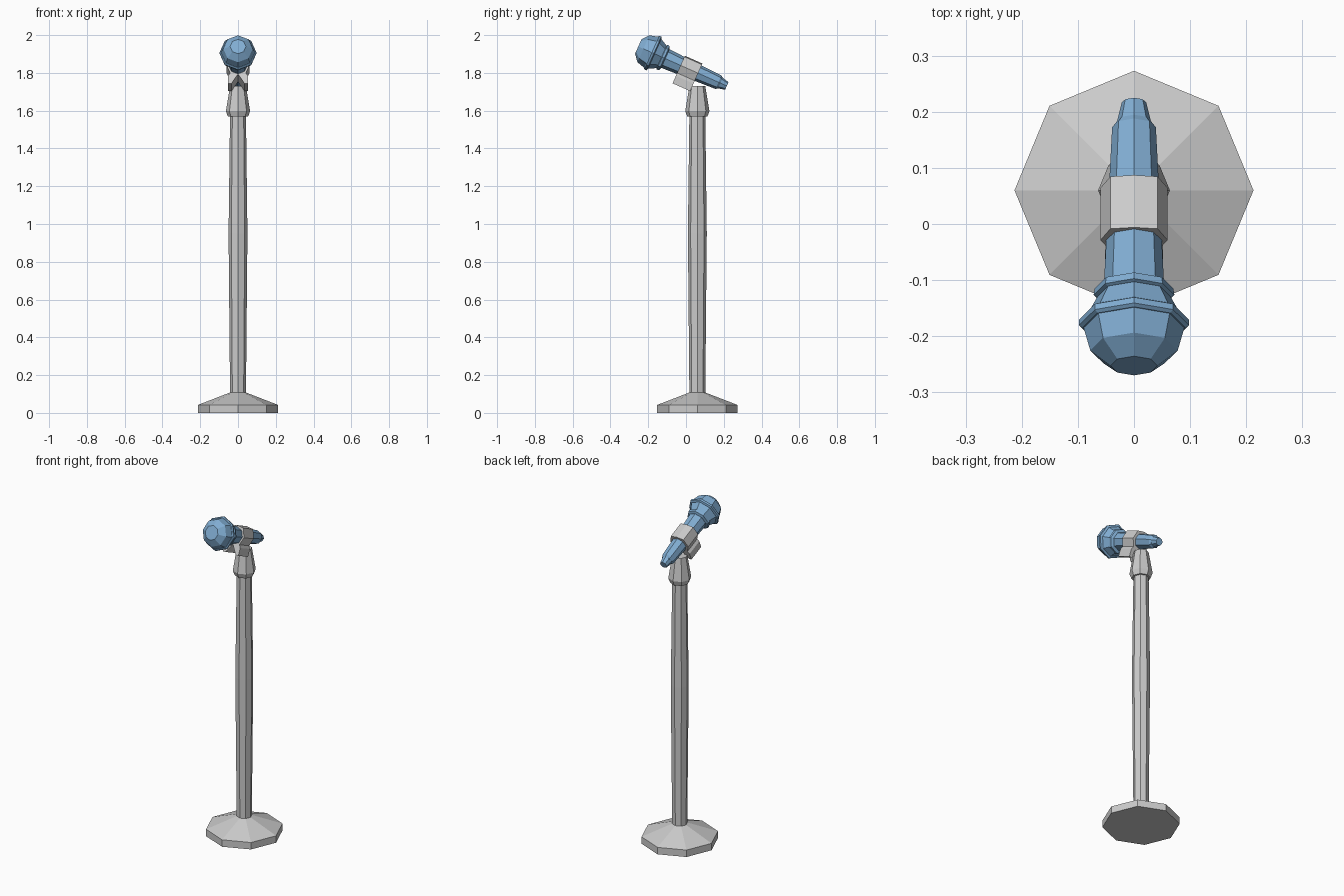
import bpy, bmesh, math
from mathutils import Matrix

if "Cube" in bpy.data.objects:
    bpy.data.objects.remove(bpy.data.objects["Cube"])

SIDES = 8
STAND = Matrix.Translation((0, 0.06, 0))
# microphone frame: local z runs from head to tail, local y points down
MIC = Matrix.Translation((0, -0.175, 1.905)) @ Matrix.Rotation(math.radians(-114), 4, 'X')


def finish(name, bm, matrix, mat=None):
    bmesh.ops.recalc_face_normals(bm, faces=bm.faces)
    me = bpy.data.meshes.new(name)
    bm.to_mesh(me)
    bm.free()
    ob = bpy.data.objects.new(name, me)
    bpy.context.collection.objects.link(ob)
    ob.matrix_world = matrix
    if mat:
        me.materials.append(mat)
    return ob


def lathe(name, profile, matrix, mat=None):
    """Closed eight-sided turning from (radius, height) pairs."""
    bm = bmesh.new()
    rings = []
    for r, z in profile:
        rings.append([bm.verts.new((r * math.cos(k * math.tau / SIDES),
                                    r * math.sin(k * math.tau / SIDES), z))
                      for k in range(SIDES)])
    for a, b in zip(rings, rings[1:]):
        for k in range(SIDES):
            j = (k + 1) % SIDES
            bm.faces.new((a[k], a[j], b[j], b[k]))
    bm.faces.new(rings[0])
    bm.faces.new(rings[-1])
    return finish(name, bm, matrix, mat)


blue = bpy.data.materials.new("blue")
blue.diffuse_color = (0.22, 0.42, 0.65, 1)
blue.use_nodes = True
blue.node_tree.nodes["Principled BSDF"].inputs["Base Color"].default_value = blue.diffuse_color

# Stand
lathe("base", [(0.213, 0), (0.213, 0.042), (0.042, 0.108)], STAND)
lathe("pole", [(0.042, 0.09), (0.05, 0.95), (0.042, 1.59)], STAND)
lathe("pole_collar", [(0.053, 1.568), (0.064, 1.597), (0.042, 1.73)], STAND)

# Microphone
lathe("mic_head", [(0.042, -0.085), (0.078, -0.055), (0.09, -0.01),
                   (0.086, 0.01), (0.063, 0.054)], MIC, blue)
lathe("head_band", [(0.092, -0.011), (0.098, -0.006), (0.098, 0.005),
                    (0.088, 0.01)], MIC, blue)
lathe("neck_ring", [(0.066, 0.05), (0.072, 0.053), (0.07, 0.066),
                    (0.056, 0.072)], MIC, blue)
lathe("mic_handle", [(0.054, 0.065), (0.039, 0.38), (0.031, 0.391)], MIC, blue)
lathe("mic_tail", [(0.031, 0.388), (0.022, 0.428)], MIC, blue)

# Clip: mirrored cross-section with spread feet, extruded along the handle
half = [(0.042, -0.05), (0.06, 0.0), (0.042, 0.044),
        (0.052, 0.06), (0.052, 0.104), (0.034, 0.104)]
section = [(0, -0.056)] + half + [(0, 0.05)] + [(-x, y) for x, y in reversed(half)]
bm = bmesh.new()
face = bm.faces.new([bm.verts.new((x, y, 0.16)) for x, y in section])
new = bmesh.ops.extrude_face_region(bm, geom=[face])["geom"]
bmesh.ops.translate(bm, vec=(0, 0, 0.102),
                    verts=[v for v in new if isinstance(v, bmesh.types.BMVert)])
finish("mic_clip", bm, MIC)
